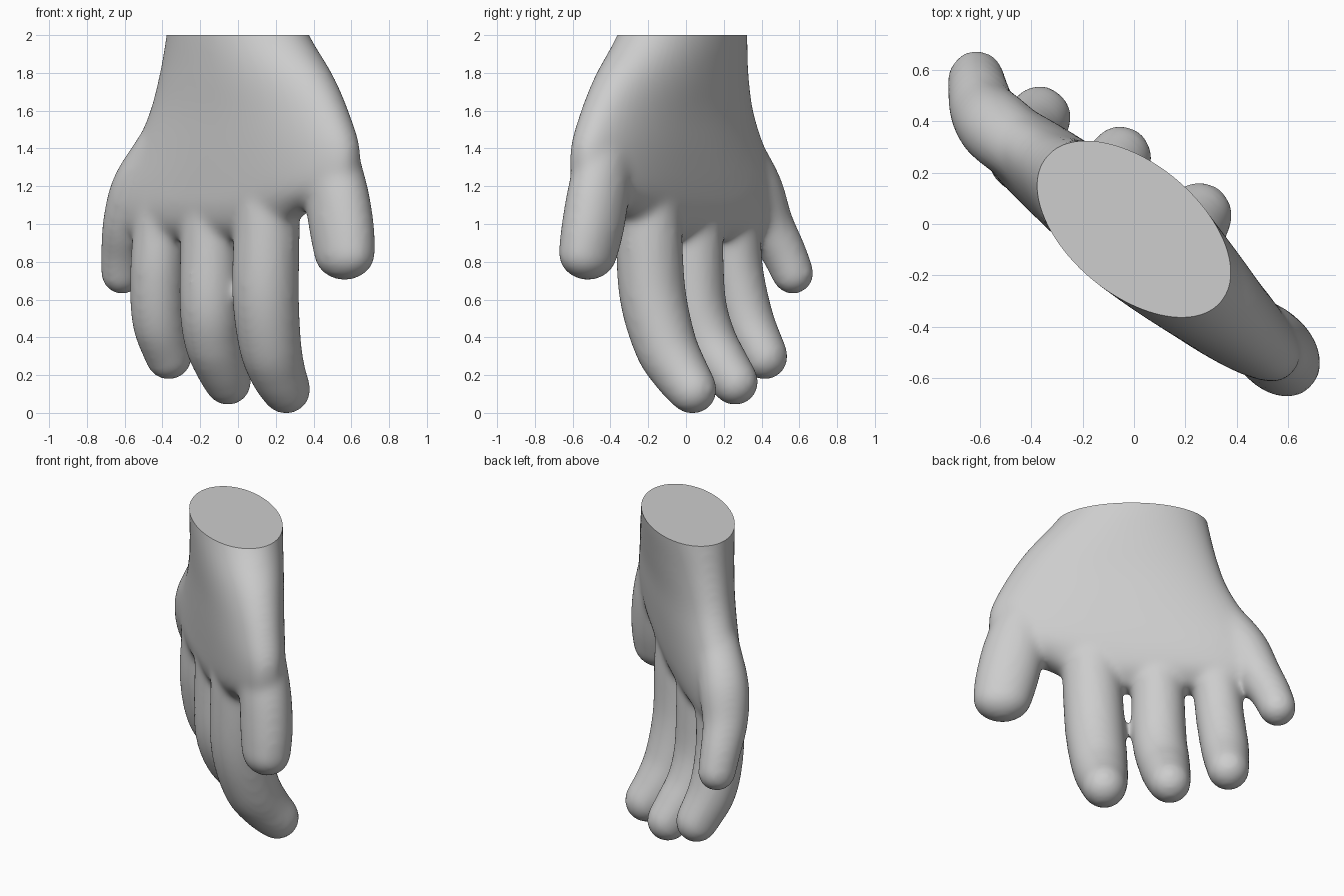
import bpy, bmesh, math
from mathutils import Matrix, Vector

cube = bpy.data.objects.get("Cube")
if cube:
    bpy.data.objects.remove(cube)

skin = bpy.data.materials.new("plain grey")
skin.use_nodes = True
grey = (0.61, 0.61, 0.61, 1)
skin.diffuse_color = grey
skin.node_tree.nodes["Principled BSDF"].inputs["Base Color"].default_value = grey

bm = bmesh.new()


def spline(pts, steps):
    """Catmull-Rom samples through points of any dimension."""
    p = [Vector(q) for q in pts]
    p = [2 * p[0] - p[1]] + p + [2 * p[-1] - p[-2]]
    out = []
    for a, b, c, d in zip(p, p[1:], p[2:], p[3:]):
        for i in range(steps):
            t = i / steps
            out.append(0.5 * (2 * b + (c - a) * t + (2 * a - 5 * b + 4 * c - d) * t * t
                              + (3 * b - a - 3 * c + d) * t ** 3))
    return out + [p[-2]]


def digit(pts, widen=1.0):
    """Chain of overlapping balls: across, depth, height, radius."""
    for u, n, z, r in spline(pts, 9):
        m = Matrix.Translation((u, n, z)) @ Matrix.Diagonal((r * widen, r, r, 1))
        bmesh.ops.create_icosphere(bm, subdivisions=3, radius=1, matrix=m)


def palm(stations, sides=64):
    """Loft of rounded ovals: height, centre, half width, half depth, depth centre, squareness."""
    rings = []
    for z, uc, ru, rn, nc, e in spline(stations, 5):
        ring = []
        for i in range(sides):
            a = math.tau * i / sides
            c, s = math.cos(a), math.sin(a)
            ring.append(bm.verts.new((uc + ru * math.copysign(abs(c) ** (2 / e), c),
                                      nc + rn * math.copysign(abs(s) ** (2 / e), s), z)))
        rings.append(ring)
    for lo, hi in zip(rings, rings[1:]):
        for i in range(sides):
            j = (i + 1) % sides
            bm.faces.new((lo[i], lo[j], hi[j], hi[i]))
    bm.faces.new(rings[0][::-1])
    bm.faces.new(rings[-1])


# Palm and wrist, running past the cut height
palm([(0.93, -0.24, 0.46, 0.07, -0.07, 2.6),
      (1.0, -0.19, 0.56, 0.135, -0.07, 2.7),
      (1.1, -0.1, 0.65, 0.168, -0.07, 2.7),
      (1.22, 0.025, 0.78, 0.183, -0.065, 2.6),
      (1.4, 0.1, 0.75, 0.198, -0.06, 2.4),
      (1.6, 0.115, 0.655, 0.212, -0.055, 2.25),
      (1.8, 0.085, 0.56, 0.235, -0.045, 2.1),
      (2.0, 0.02, 0.45, 0.255, -0.032, 2),
      (2.2, -0.03, 0.36, 0.265, -0.02, 2)])

# Thumb, flatter than it is wide
digit([(0.52, -0.045, 1.6, 0.1), (0.635, -0.04, 1.4, 0.13), (0.695, -0.04, 1.2, 0.15),
       (0.74, -0.045, 1.0, 0.153), (0.77, -0.055, 0.855, 0.143)], 1.23)
# Index finger
digit([(0.25, -0.075, 1.3, 0.155), (0.247, -0.07, 1.0, 0.176), (0.23, -0.06, 0.65, 0.179),
       (0.205, 0.006, 0.38, 0.168), (0.185, 0.093, 0.23, 0.15), (0.178, 0.173, 0.135, 0.132)])
# Middle finger
digit([(-0.13, -0.08, 1.3, 0.145), (-0.135, -0.08, 0.95, 0.158), (-0.143, -0.072, 0.6, 0.163),
       (-0.17, -0.015, 0.4, 0.155), (-0.188, 0.072, 0.27, 0.142), (-0.203, 0.15, 0.175, 0.126)])
# Ring finger
digit([(-0.43, -0.08, 1.3, 0.14), (-0.473, -0.085, 1.0, 0.143), (-0.497, -0.083, 0.75, 0.145),
       (-0.527, -0.033, 0.5, 0.143), (-0.544, 0.07, 0.31, 0.126)])
# Little finger
digit([(-0.5, -0.07, 1.4, 0.13), (-0.63, -0.07, 1.2, 0.15), (-0.72, -0.055, 1.02, 0.135),
       (-0.79, -0.008, 0.87, 0.121), (-0.83, 0.027, 0.75, 0.113)])

bmesh.ops.recalc_face_normals(bm, faces=bm.faces)
mesh = bpy.data.meshes.new("hand")
bm.to_mesh(mesh)
bm.free()
hand = bpy.data.objects.new("hand", mesh)
bpy.context.scene.collection.objects.link(hand)

# Fuse the parts into one soft skin
fuse = hand.modifiers.new("fuse", 'REMESH')
fuse.mode = 'VOXEL'
fuse.voxel_size = 0.015
soften = hand.modifiers.new("soften", 'SMOOTH')
soften.factor = 0.5
soften.iterations = 40
bpy.context.view_layer.update()
graph = bpy.context.evaluated_depsgraph_get()
fused = bpy.data.meshes.new_from_object(hand.evaluated_get(graph))
hand.modifiers.clear()

# Turn the hand, stand it on the floor and cut the wrist flat
bm = bmesh.new()
bm.from_mesh(fused)
bm.transform(Matrix.Rotation(math.radians(-39.7), 4, 'Z'))
low = [min(v.co[k] for v in bm.verts) for k in range(3)]
high = [max(v.co[k] for v in bm.verts) for k in range(3)]
shift = Vector((-(low[0] + high[0]) / 2, -(low[1] + high[1]) / 2, -low[2]))
bmesh.ops.translate(bm, verts=bm.verts, vec=shift)
cut = bmesh.ops.bisect_plane(bm, geom=bm.verts[:] + bm.edges[:] + bm.faces[:],
                             plane_co=(0, 0, 2), plane_no=(0, 0, 1), clear_outer=True)
rim = [g for g in cut["geom_cut"] if isinstance(g, bmesh.types.BMEdge)]
bmesh.ops.contextual_create(bm, geom=rim)
bmesh.ops.recalc_face_normals(bm, faces=bm.faces)
bm.to_mesh(fused)
bm.free()

hand.data = fused
fused.name = "hand_skin"
bpy.data.meshes.remove(mesh)
fused.materials.clear()
fused.materials.append(skin)
for o in bpy.context.selected_objects:
    o.select_set(False)
hand.select_set(True)
bpy.context.view_layer.objects.active = hand
bpy.ops.object.shade_smooth_by_angle(angle=math.radians(50))
